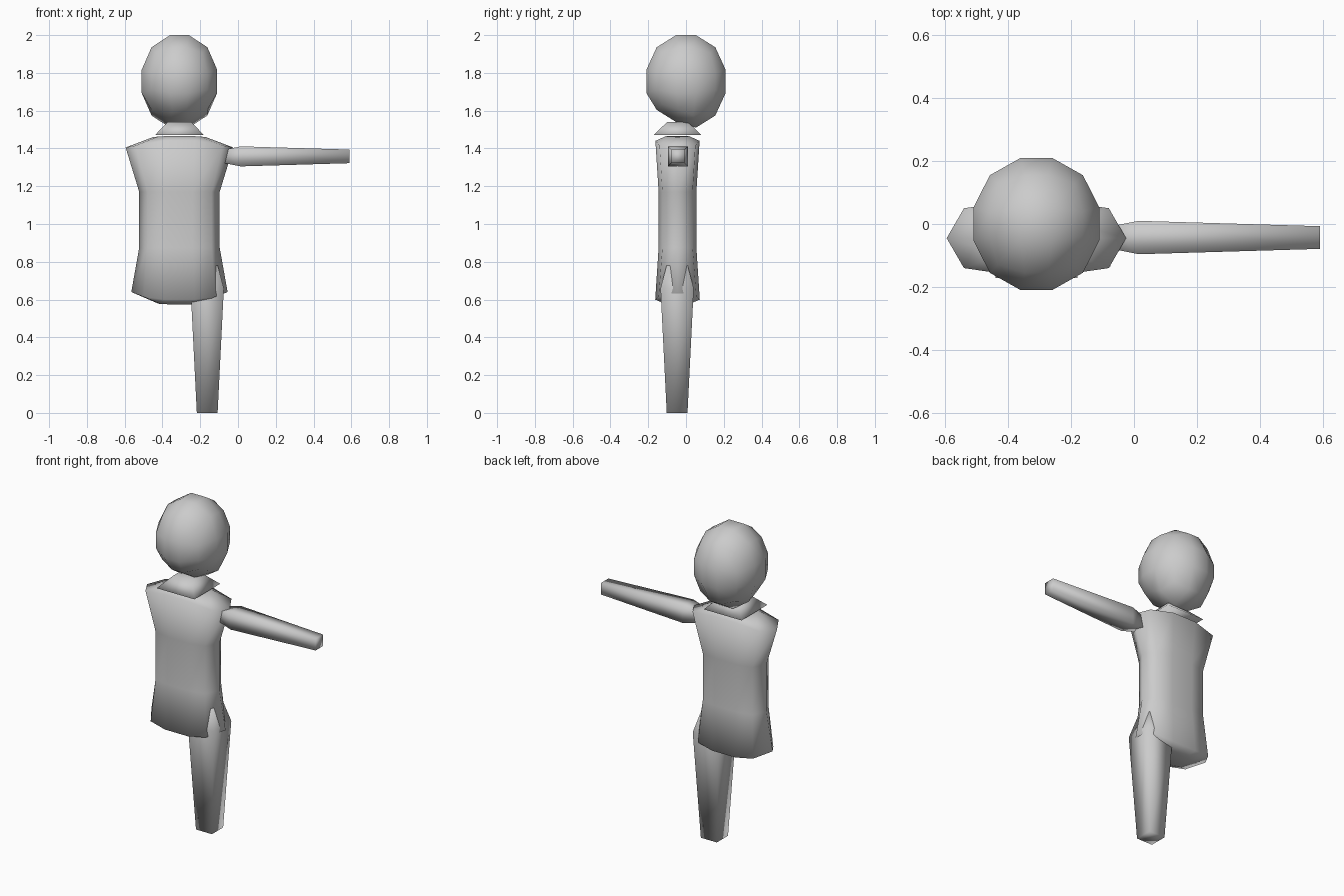
import bpy, bmesh
from mathutils import Vector

if "Cube" in bpy.data.objects:
    bpy.data.objects.remove(bpy.data.objects["Cube"])

grey = bpy.data.materials.new("plain_grey")
grey.diffuse_color = (0.6, 0.6, 0.6, 1)
grey.use_nodes = True
grey.node_tree.nodes["Principled BSDF"].inputs["Base Color"].default_value = grey.diffuse_color


def finish(bm, name):
    bmesh.ops.recalc_face_normals(bm, faces=bm.faces[:])
    for f in bm.faces:
        f.smooth = True
    me = bpy.data.meshes.new(name)
    bm.to_mesh(me)
    bm.free()
    me.materials.append(grey)
    ob = bpy.data.objects.new(name, me)
    bpy.context.collection.objects.link(ob)
    return ob


def loft(name, rings):
    """Skin a list of equal-length point rings and cap both ends."""
    bm = bmesh.new()
    vs = [[bm.verts.new(p) for p in r] for r in rings]
    n = len(vs[0])
    for a, b in zip(vs, vs[1:]):
        for i in range(n):
            j = (i + 1) % n
            bm.faces.new((a[i], a[j], b[j], b[i]))
    bm.faces.new(vs[0])
    bm.faces.new(vs[-1])
    return finish(bm, name)


def square(cx, cy, hx, hy):
    return [(cx - hx, cy - hy), (cx + hx, cy - hy), (cx + hx, cy + hy), (cx - hx, cy + hy)]


CX, CY = -0.31, -0.045

# Head: cube with three cells per side, rounded into a ball, chin tilted
bm = bmesh.new()
g = (-1, -0.25, 0.25, 1)
for axis in range(3):
    for s in (-1, 1):
        for i in range(3):
            for j in range(3):
                quad = []
                for a, b in ((i, j), (i + 1, j), (i + 1, j + 1), (i, j + 1)):
                    p = [0, 0, 0]
                    p[axis], p[(axis + 1) % 3], p[(axis + 2) % 3] = s, g[a], g[b]
                    quad.append(bm.verts.new(Vector(p).normalized() / 0.943))
                bm.faces.new(quad)
bmesh.ops.remove_doubles(bm, verts=bm.verts[:], dist=0.001)
for v in bm.verts:
    x, y, z = v.co
    lift = 0.03 if z < -0.5 and y < 0 else 0
    v.co = (CX + x * 0.2, y * 0.21, 1.755 + z * 0.245 + lift)
finish(bm, "head")

# Collar: flared square frustum
loft("collar", [[(x, y, z) for x, y in square(CX, CY, hx, hy)]
                for z, hx, hy in ((1.47, 0.13, 0.127), (1.54, 0.063, 0.055))])


# Coat: ten-sided rings, each given by side, corner and middle points
def coat_ring(side, corner, mid):
    (sx, sz), (kx, ky, kz), (mx, my, mz) = side, corner, mid
    half = [(sx, 0, sz), (kx, ky, kz), (mx, my, mz), (-mx, my, mz), (-kx, ky, kz)]
    return [(CX + x, CY + y, z) for x, y, z in half + [(-x, -y, z) for x, y, z in half]]


loft("coat", [
    coat_ring((0.11, 0.578), (0.1, 0.045, 0.576), (0.06, 0.06, 0.575)),
    coat_ring((0.255, 0.64), (0.19, 0.1, 0.615), (0.08, 0.118, 0.6)),
    coat_ring((0.213, 0.875), (0.17, 0.08, 0.875), (0.07, 0.1, 0.875)),
    coat_ring((0.213, 1.17), (0.17, 0.08, 1.17), (0.07, 0.1, 1.17)),
    coat_ring((0.285, 1.405), (0.23, 0.095, 1.415), (0.08, 0.117, 1.44)),
    coat_ring((0.14, 1.46), (0.11, 0.05, 1.463), (0.06, 0.06, 1.466)),
])

# Leg: tapered square post with a narrowed top
loft("leg", [[(x, y, z) for x, y in square(-0.163, CY - 0.002, h, h)]
             for z, h in ((0, 0.055), (0.66, 0.088), (0.78, 0.056))])

# Arm: tapered square bar with a narrowed shoulder end
loft("arm", [[(x, y, z) for y, z in square(CY + 0.002, 1.358, h, h)]
             for x, h in ((-0.08, 0.034), (0.015, 0.053), (0.59, 0.036))])
